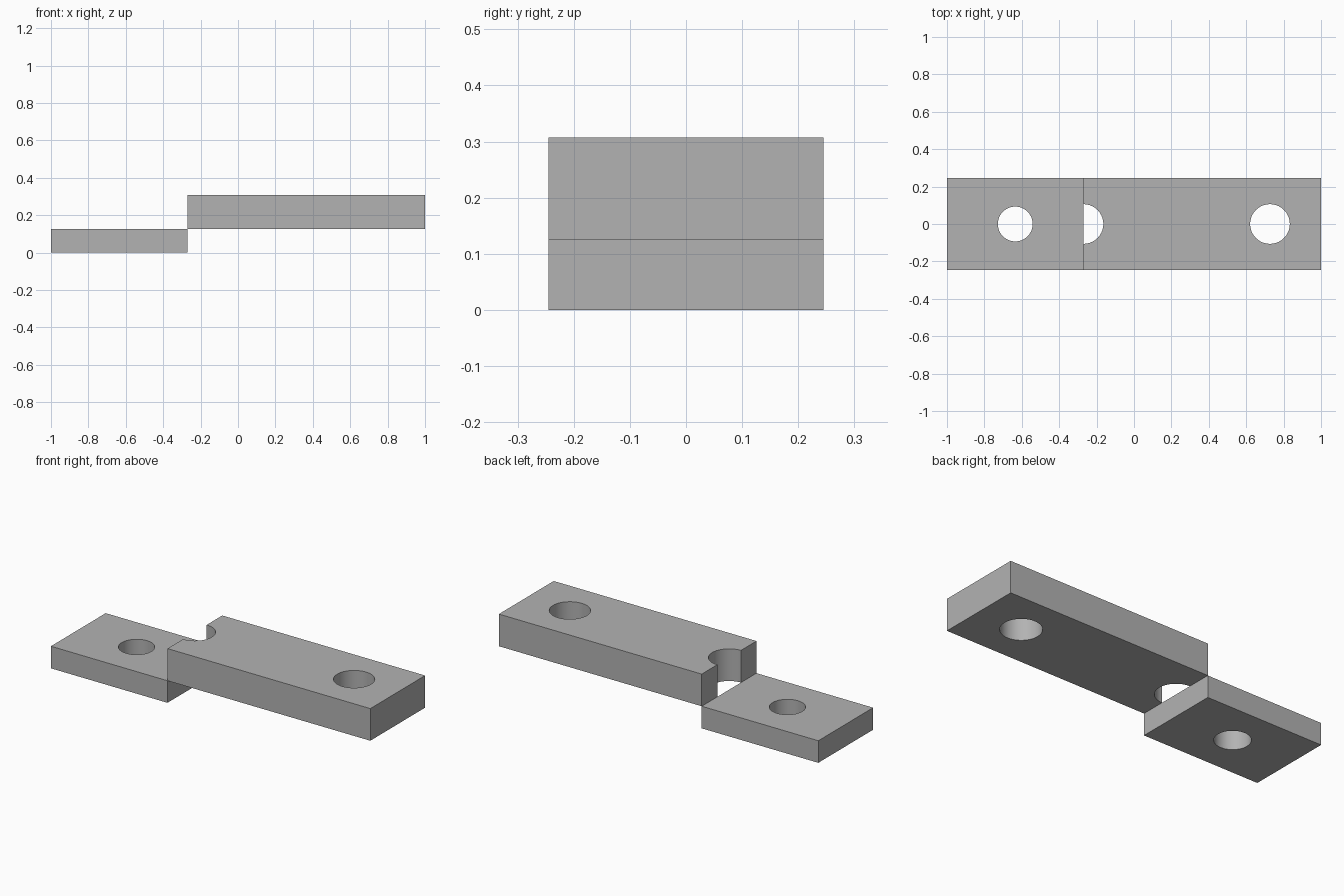
import bpy
import math

if "Cube" in bpy.data.objects:
    bpy.data.objects.remove(bpy.data.objects["Cube"], do_unlink=True)

HALF_WIDTH = 0.245
STEP_X = -0.27
STEP_Z = 0.125
TOP_Z = 0.307

grey = bpy.data.materials.new("plain_grey")
grey.use_nodes = True
colour = (0.45, 0.45, 0.45, 1)
grey.diffuse_color = colour
grey.node_tree.nodes["Principled BSDF"].inputs["Base Color"].default_value = colour


def make_plate(name, x0, x1, z0, z1, holes):
    """Rectangular plate with vertical round holes given as (x, radius)."""
    bpy.ops.mesh.primitive_cube_add(size=1, location=((x0 + x1) / 2, 0, (z0 + z1) / 2))
    plate = bpy.context.object
    plate.name = name
    plate.scale = (x1 - x0, 2 * HALF_WIDTH, z1 - z0)
    bpy.ops.object.transform_apply(location=True, rotation=False, scale=True)
    plate.data.materials.append(grey)

    for x, radius in holes:
        bpy.ops.mesh.primitive_cylinder_add(
            vertices=64, radius=radius, depth=1, location=(x, 0, (z0 + z1) / 2))
        cutter = bpy.context.object
        cutter.name = "hole_cutter"
        cutter.hide_render = True
        cutter.data.materials.append(grey)
        bpy.context.view_layer.objects.active = plate
        cut = plate.modifiers.new("hole", "BOOLEAN")
        cut.operation = "DIFFERENCE"
        cut.solver = "EXACT"
        cut.object = cutter
        bpy.ops.object.modifier_apply(modifier=cut.name)
        bpy.data.objects.remove(cutter, do_unlink=True)

    # Smooth hole walls, crisp plate edges
    bpy.ops.object.select_all(action="DESELECT")
    plate.select_set(True)
    bpy.context.view_layer.objects.active = plate
    bpy.ops.object.shade_smooth_by_angle(angle=math.radians(30))
    return plate


# Thin lower tab with one hole
make_plate("lower_plate", -1, STEP_X, 0, STEP_Z, [(-0.635, 0.093)])

# Thick upper bar with an end hole and a half-round notch at the step
make_plate("upper_plate", STEP_X, 1, STEP_Z, TOP_Z, [(0.727, 0.106), (STEP_X, 0.106)])
